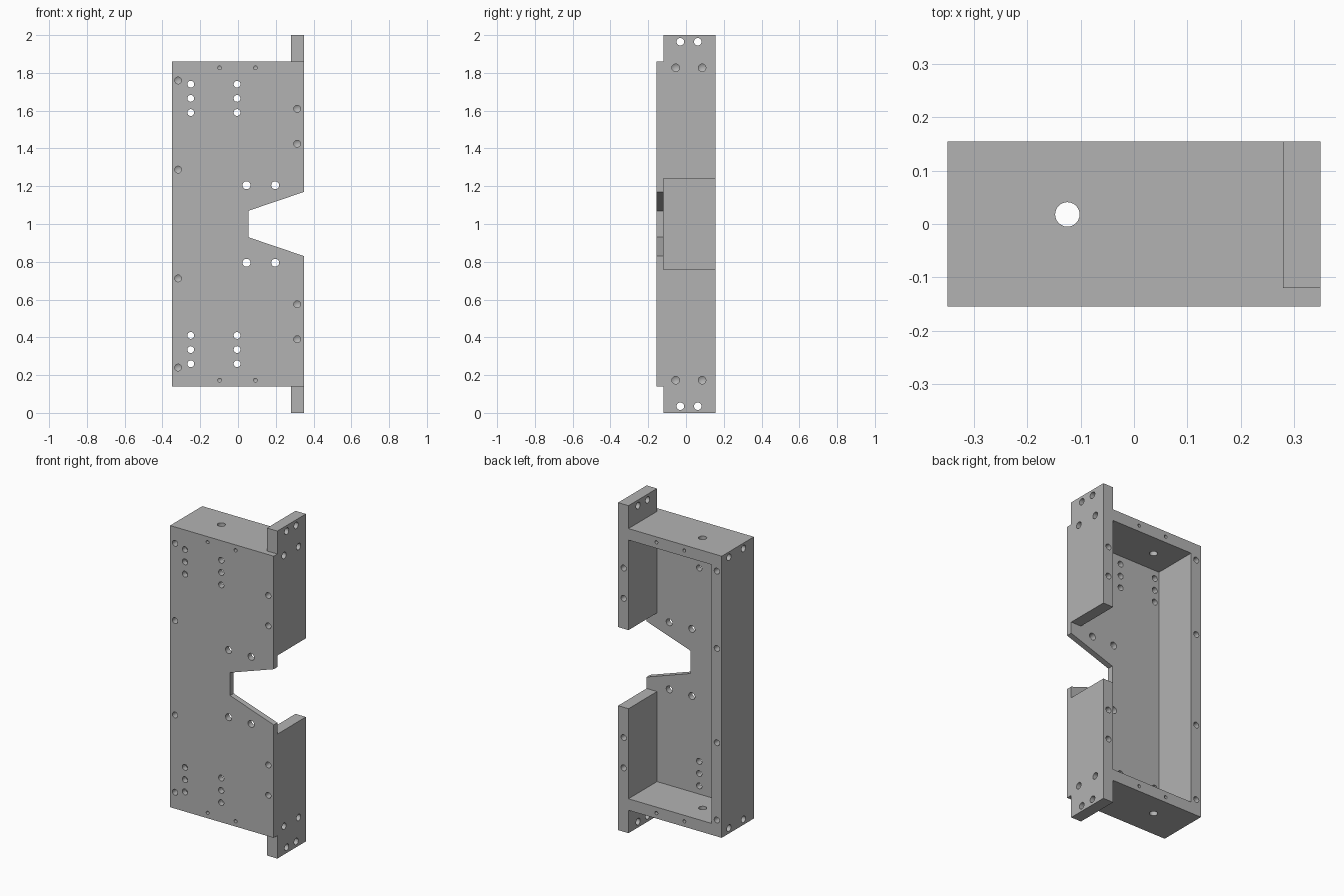
import bpy
import bmesh
import math
from mathutils import Matrix, Vector

if "Cube" in bpy.data.objects:
    bpy.data.objects.remove(bpy.data.objects["Cube"], do_unlink=True)

grey = bpy.data.materials.new("plain grey")
grey.use_nodes = True
colour = (0.45, 0.45, 0.45, 1)
grey.diffuse_color = colour
grey.node_tree.nodes["Principled BSDF"].inputs["Base Color"].default_value = colour


def new_object(name, bm):
    bmesh.ops.recalc_face_normals(bm, faces=bm.faces)
    mesh = bpy.data.meshes.new(name)
    bm.to_mesh(mesh)
    bm.free()
    mesh.materials.append(grey)
    obj = bpy.data.objects.new(name, mesh)
    bpy.context.collection.objects.link(obj)
    return obj


def extruded(name, outline, y0, y1):
    """Extrude an (x, z) outline from y0 to y1."""
    bm = bmesh.new()
    face = bm.faces.new([bm.verts.new((x, y0, z)) for x, z in outline])
    moved = bmesh.ops.extrude_face_region(bm, geom=[face])["geom"]
    bmesh.ops.translate(bm, vec=(0, y1 - y0, 0),
                        verts=[v for v in moved if isinstance(v, bmesh.types.BMVert)])
    return new_object(name, bm)


def mirrored(upper):
    """Complete an outline that is symmetric about z = 1."""
    return upper + [(x, 2 - z) for x, z in reversed(upper)]


def combine(target, other, operation):
    mod = target.modifiers.new(operation.lower(), "BOOLEAN")
    mod.object, mod.operation, mod.solver = other, operation, "EXACT"
    graph = bpy.context.evaluated_depsgraph_get()
    result = bpy.data.meshes.new_from_object(target.evaluated_get(graph))
    target.modifiers.clear()
    target.data = result
    bpy.data.objects.remove(other, do_unlink=True)


drills = bmesh.new()


def drill(start, direction, radius, depth, blind=False):
    """Add a drill body; blind holes end in a conical tip."""
    d = Vector(direction)
    turn = d.to_track_quat("Z", "Y").to_matrix().to_4x4()
    begin = Vector(start) - d * 0.02
    length = depth + 0.02
    ring = bmesh.ops.create_cone(drills, cap_ends=True, segments=24, radius1=radius,
                                 radius2=radius, depth=length,
                                 matrix=Matrix.Translation(begin + d * length / 2) @ turn)
    if blind:
        end = begin + d * length
        tip = [f for v in ring["verts"] for f in v.link_faces
               if len(f.verts) > 4 and (f.calc_center_median() - end).length < 1e-4]
        poked = bmesh.ops.poke(drills, faces=list(set(tip)))
        for v in poked["verts"]:
            v.co += d * radius * 0.6


# Front plate with the tapered notch
plate = extruded("housing", mirrored([(-0.35, 1.86), (0.35, 1.86), (0.35, 1.17), (0.055, 1.07)]),
                 -0.155, -0.12)

# C-shaped frame: outer wall, end walls and the split flange wall with ears
frame = extruded("frame", mirrored([(-0.35, 1.86), (0.28, 1.86), (0.28, 2), (0.35, 2),
                                    (0.35, 1.24), (0.28, 1.24), (0.28, 1.79), (-0.28, 1.79)]),
                 -0.12, 0.155)
combine(plate, frame, "UNION")

for side in (1, -1):
    def level(h):
        return 1 + side * h

    # Through holes in the front plate
    for x in (-0.25, -0.005):
        for h in (0.59, 0.665, 0.74):
            drill((x, -0.155, level(h)), (0, 1, 0), 0.018, 0.06)
    for x in (0.045, 0.197):
        drill((x, -0.155, level(0.205)), (0, 1, 0), 0.021, 0.06)

    # Blind screw holes on the front and rear of the frame
    for y, d in ((-0.155, 1), (0.155, -1)):
        for x, h, r in ((-0.317, 0.76, 0.018), (-0.317, 0.288, 0.018), (0.313, 0.61, 0.018),
                        (0.313, 0.425, 0.018), (-0.097, 0.827, 0.01), (0.092, 0.827, 0.01)):
            drill((x, y, level(h)), (0, d, 0), r, 0.09, True)

    # Blind holes from both sides into the end walls
    for x, d in ((-0.35, 1), (0.35, -1)):
        for y in (-0.055, 0.085):
            drill((x, y, level(0.827)), (d, 0, 0), 0.02, 0.12, True)

    # Through holes in the ears and the end walls
    for y in (-0.03, 0.062):
        drill((0.35, y, level(0.965)), (-1, 0, 0), 0.02, 0.1)
    drill((-0.125, 0.018, level(0.86)), (0, 0, -side), 0.023, 0.1)

combine(plate, new_object("drills", drills), "DIFFERENCE")

# Smooth hole walls with crisp edges
bpy.ops.object.select_all(action="DESELECT")
bpy.context.view_layer.objects.active = plate
plate.select_set(True)
bpy.ops.object.shade_smooth_by_angle(angle=math.radians(30))
